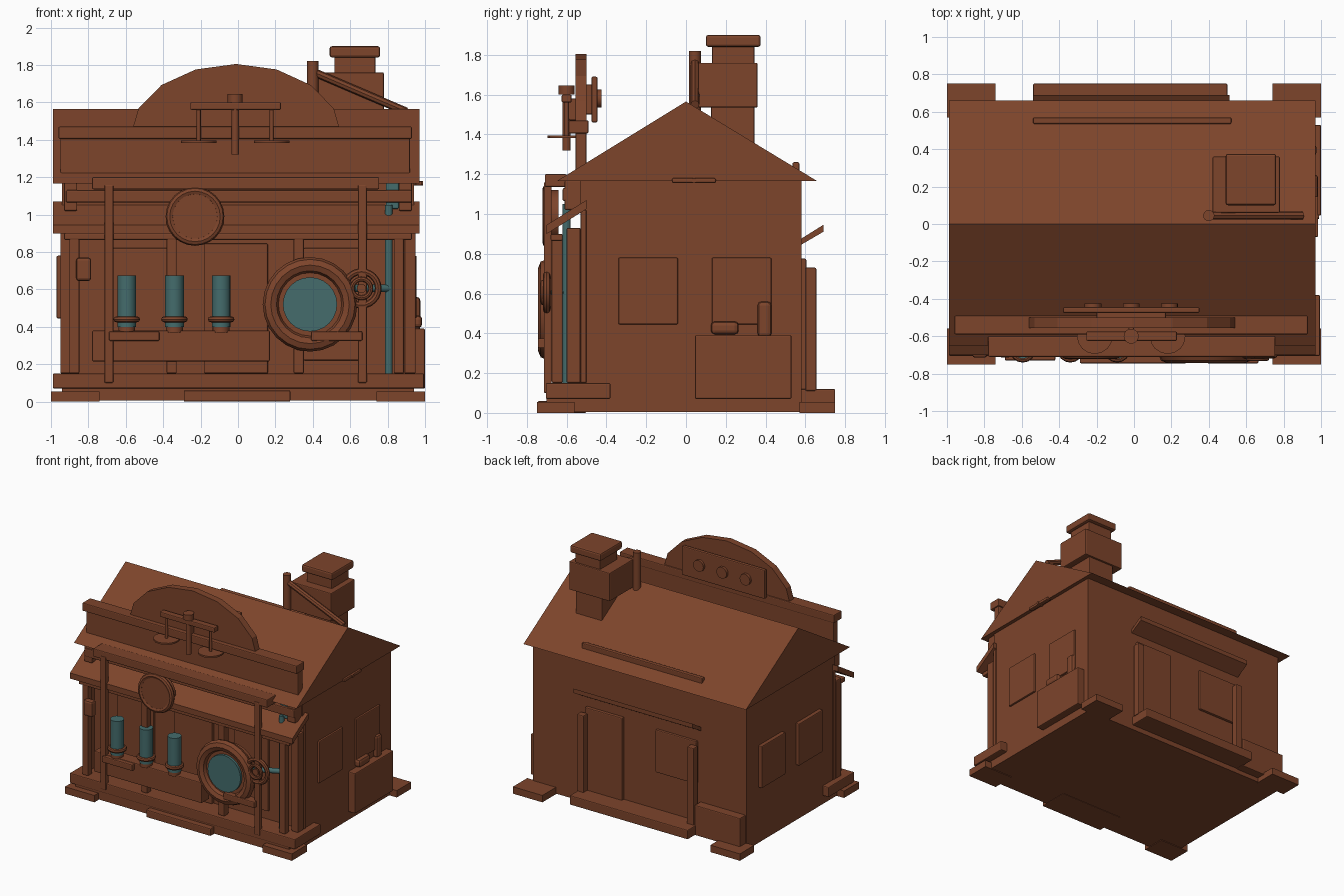
import bpy, bmesh, math
from mathutils import Vector


def material(name, col):
    m = bpy.data.materials.new(name)
    m.diffuse_color = (*col, 1)
    return m


BROWN = material("rust brown", (0.205, 0.058, 0.024))
TEAL = material("dull teal", (0.058, 0.15, 0.15))


def finish(name, bm, mat=BROWN, bevel=0.0, smooth=False):
    bmesh.ops.recalc_face_normals(bm, faces=bm.faces)
    me = bpy.data.meshes.new(name)
    bm.to_mesh(me)
    bm.free()
    ob = bpy.data.objects.new(name, me)
    bpy.context.collection.objects.link(ob)
    me.materials.append(mat)
    if bevel:
        mod = ob.modifiers.new("bevel", 'BEVEL')
        mod.width, mod.segments = bevel, 2
    if smooth:
        bpy.ops.object.select_all(action='DESELECT')
        ob.select_set(True)
        bpy.context.view_layer.objects.active = ob
        bpy.ops.object.shade_smooth_by_angle(angle=math.radians(40))
    return ob


def box(name, x0, x1, y0, y1, z0, z1, mat=BROWN, bevel=0.007):
    bm = bmesh.new()
    bmesh.ops.create_cube(bm, size=1)
    for v in bm.verts:
        v.co = ((x0 + x1) / 2 + v.co.x * (x1 - x0), (y0 + y1) / 2 + v.co.y * (y1 - y0),
                (z0 + z1) / 2 + v.co.z * (z1 - z0))
    return finish(name, bm, mat, bevel)


def rod(name, a, b, r, mat=BROWN, sides=16):
    """Cylinder between two points."""
    a, b = Vector(a), Vector(b)
    bm = bmesh.new()
    bmesh.ops.create_cone(bm, cap_ends=True, segments=sides, radius1=r, radius2=r, depth=(b - a).length)
    q = (b - a).to_track_quat('Z', 'Y')
    for v in bm.verts:
        v.co = q @ v.co + (a + b) / 2
    return finish(name, bm, mat, smooth=True)


def prism(name, pts, axis, lo, hi):
    """Extrude an outline along x (points are y,z) or along y (points are x,z)."""
    bm = bmesh.new()
    at = (lambda p, t: (t, p[0], p[1])) if axis == 'x' else (lambda p, t: (p[0], t, p[1]))
    f = bm.faces.new([bm.verts.new(at(p, lo)) for p in pts])
    ext = bmesh.ops.extrude_face_region(bm, geom=[f])
    off = Vector((hi - lo, 0, 0)) if axis == 'x' else Vector((0, hi - lo, 0))
    bmesh.ops.translate(bm, vec=off, verts=[g for g in ext['geom'] if isinstance(g, bmesh.types.BMVert)])
    return finish(name, bm)


def ring(name, c, major, minor, axis='y', n=24, m=8):
    """Torus round the y axis (facing the front) or the z axis."""
    bm = bmesh.new()
    grid = []
    for i in range(n):
        a = 2 * math.pi * i / n
        row = []
        for j in range(m):
            b = 2 * math.pi * j / m
            r, h = major + minor * math.cos(b), minor * math.sin(b)
            p = (r * math.cos(a), h, r * math.sin(a)) if axis == 'y' else (r * math.cos(a), r * math.sin(a), h)
            row.append(bm.verts.new(Vector(p) + Vector(c)))
        grid.append(row)
    for i in range(n):
        for j in range(m):
            k, l = (i + 1) % n, (j + 1) % m
            bm.faces.new((grid[i][j], grid[k][j], grid[k][l], grid[i][l]))
    return finish(name, bm, smooth=True)


# House shell and solid gable roof
box("house_walls", -0.94, 0.94, -0.53, 0.58, 0.005, 1.17, bevel=0)
prism("roof", [(-0.65, 1.165), (0.66, 1.165), (0, 1.565)], 'x', -0.99, 0.97)
box("roof_rail", -0.54, 0.52, 0.535, 0.57, 1.2, 1.26)

# Base, corner pads and steps
box("front_porch_deck", -0.99, 0.995, -0.705, -0.38, 0.07, 0.15)
box("porch_foundation", -0.94, 0.94, -0.70, -0.38, 0.005, 0.08, bevel=0)
for x in (-0.87, 0.87):
    for y0, y1 in ((-0.75, -0.56), (0.57, 0.75)):
        box("corner_pad", x - 0.13, x + 0.13, y0, y1, 0, 0.055, bevel=0)
box("front_step", -0.29, 0.28, -0.745, -0.5, 0, 0.06)
box("back_step", -0.54, 0.50, 0.57, 0.75, 0.045, 0.12)

# Front wall panels and porch columns
box("front_door", -0.18, 0.16, -0.555, -0.52, 0.15, 0.845)
box("front_window_left", -0.68, -0.36, -0.55, -0.52, 0.22, 0.82)
box("front_window_right", 0.35, 0.65, -0.55, -0.52, 0.22, 0.82)
for x in (-0.875, -0.355, 0.325, 0.86):
    box("porch_column", x - 0.027, x + 0.027, -0.675, -0.62, 0.15, 0.89)
for s in (-1, 1):
    box("corner_trim", s * 0.92 - 0.03, s * 0.92 + 0.03, -0.60, -0.53, 0.15, 0.93)
    box("corner_trim_inner", s * 0.92 - 0.03, s * 0.92 + 0.03, -0.53, -0.50, 0.15, 1.02)
for x in (-0.69, 0.665):
    box("slender_post", x - 0.024, x + 0.024, -0.715, -0.675, 0.10, 1.16)

# Sloped awning, beams and eave brackets
box("porch_beam", -0.93, 0.93, -0.68, -0.62, 0.865, 0.90)
prism("awning", [(-0.70, 0.90), (-0.70, 0.945), (-0.50, 1.07), (-0.50, 1.025)], 'x', -0.99, 0.97)
box("upper_beam", -0.92, 0.93, -0.62, -0.55, 1.065, 1.13)
box("fascia_board", -0.78, 0.755, -0.71, -0.60, 1.135, 1.20)
for x in (-0.895, 0.895):
    box("eave_bracket", x - 0.035, x + 0.035, -0.61, -0.52, 1.02, 1.17)

# Parapet with arched top
box("parapet_wall", -0.95, 0.92, -0.555, -0.50, 1.17, 1.43)
box("parapet_cap", -0.96, 0.93, -0.59, -0.49, 1.405, 1.47)
arch = [(-0.01 + 0.565 * math.cos(math.pi * i / 8), 1.42 + 0.385 * math.sin(math.pi * i / 8)) for i in range(9)]
prism("parapet_arch", arch, 'y', -0.555, -0.50)

# Plate with knobs behind the arch
box("arch_back_plate", -0.38, 0.35, -0.475, -0.445, 1.46, 1.69)
box("arch_plate_mount", -0.2, 0.17, -0.51, -0.47, 1.5, 1.65)
for x in (-0.22, -0.015, 0.19):
    rod("plate_knob", (x, -0.45, 1.58), (x, -0.425, 1.58), 0.045)

# Hanging lamp bracket in front of the arch
box("lamp_crossbar", -0.255, 0.23, -0.625, -0.575, 1.56, 1.60)
box("lamp_mount", -0.03, 0.0, -0.60, -0.55, 1.47, 1.58)
rod("lamp_knob", (-0.015, -0.6, 1.60), (-0.015, -0.6, 1.645), 0.04)
rod("lamp_stem", (-0.015, -0.6, 1.32), (-0.015, -0.6, 1.60), 0.02)
for x in (-0.21, 0.18):
    rod("lamp_drop", (x, -0.6, 1.385), (x, -0.6, 1.57), 0.011)
    rod("lamp_shade", (x, -0.6, 1.382), (x, -0.6, 1.395), 0.095)

# Round sign above the awning
ring("round_sign_rim", (-0.23, -0.70, 0.99), 0.135, 0.022)
rod("round_sign_face", (-0.23, -0.715, 0.99), (-0.23, -0.64, 0.99), 0.13, sides=24)

# Counter with three teal tanks
box("counter", -0.78, 0.17, -0.70, -0.60, 0.215, 0.38)
for x in (-0.595, -0.34, -0.09):
    rod("tank", (x, -0.67, 0.40), (x, -0.67, 0.675), 0.05, TEAL)
    rod("tank_base", (x, -0.67, 0.37), (x, -0.67, 0.41), 0.045)
    ring("tank_collar", (x, -0.67, 0.44), 0.055, 0.016, 'z', 16)
box("left_ledge", -0.69, -0.42, -0.73, -0.67, 0.325, 0.375)
box("right_ledge", 0.39, 0.665, -0.745, -0.67, 0.325, 0.375)

# Large gauge, small valve and teal pipework
ring("gauge_rim", (0.385, -0.70, 0.52), 0.21, 0.043)
rod("gauge_back", (0.385, -0.705, 0.52), (0.385, -0.60, 0.52), 0.20, sides=24)
rod("gauge_lens", (0.385, -0.725, 0.52), (0.385, -0.69, 0.52), 0.145, TEAL, 24)
ring("valve_rim", (0.66, -0.70, 0.605), 0.09, 0.018)
ring("valve_inner_rim", (0.66, -0.72, 0.605), 0.05, 0.013)
rod("valve_hub", (0.66, -0.725, 0.605), (0.66, -0.66, 0.605), 0.025)
rod("feed_pipe", (0.62, -0.69, 0.605), (0.81, -0.60, 0.605), 0.02, TEAL)
rod("riser_pipe", (0.806, -0.60, 0.15), (0.806, -0.60, 1.05), 0.02, TEAL)
box("riser_block", 0.79, 0.86, -0.60, -0.54, 1.03, 1.18, TEAL)
box("wall_lantern", -0.865, -0.785, -0.715, -0.66, 0.645, 0.77, bevel=0.015)

# Chimney with brace
box("chimney_shaft", 0.50, 0.73, 0.125, 0.345, 1.34, 1.57)
box("chimney_body", 0.42, 0.78, 0.06, 0.36, 1.535, 1.76)
box("chimney_neck", 0.515, 0.735, 0.13, 0.345, 1.75, 1.85)
box("chimney_cap", 0.49, 0.76, 0.10, 0.375, 1.84, 1.90, bevel=0.012)
rod("chimney_pole", (0.40, 0.045, 1.5), (0.40, 0.045, 1.82), 0.03)
rod("chimney_brace", (0.42, 0.045, 1.755), (0.90, 0.045, 1.55), 0.022, sides=8)

# Side windows on both walls
for s in (-1, 1):
    for y0 in (-0.34, 0.13):
        xs = sorted((s * 0.92, s * 0.97 if s < 0 else 0.955))
        box("side_window", *xs, y0, y0 + 0.30, 0.445, 0.78)

# Right wall utility box, pipe stubs and gable vent
box("utility_box", 0.92, 1.0, 0.045, 0.53, 0.07, 0.39)
box("utility_handle", 0.93, 0.985, 0.125, 0.265, 0.395, 0.46, bevel=0.02)
box("utility_stub", 0.93, 0.975, 0.36, 0.43, 0.38, 0.56, bevel=0.02)
rod("gable_vent", (0.93, 0.04, 1.168), (0.99, 0.04, 1.168), 0.012)
box("gable_vent_plate", 0.95, 0.985, -0.07, 0.15, 1.155, 1.18)

# Back wall: door, window, awning, posts and box
box("back_door", 0.14, 0.47, 0.57, 0.605, 0.11, 0.775)
box("back_window", -0.51, -0.15, 0.57, 0.60, 0.42, 0.76)
prism("back_awning", [(0.57, 0.84), (0.57, 0.87), (0.69, 0.945), (0.69, 0.91)], 'x', -0.54, 0.51)
for x in (0.475, -0.495):
    box("back_post", x - 0.03, x + 0.03, 0.60, 0.655, 0.11, 0.73)
box("back_crate", -0.93, -0.53, 0.57, 0.65, 0.04, 0.28)
